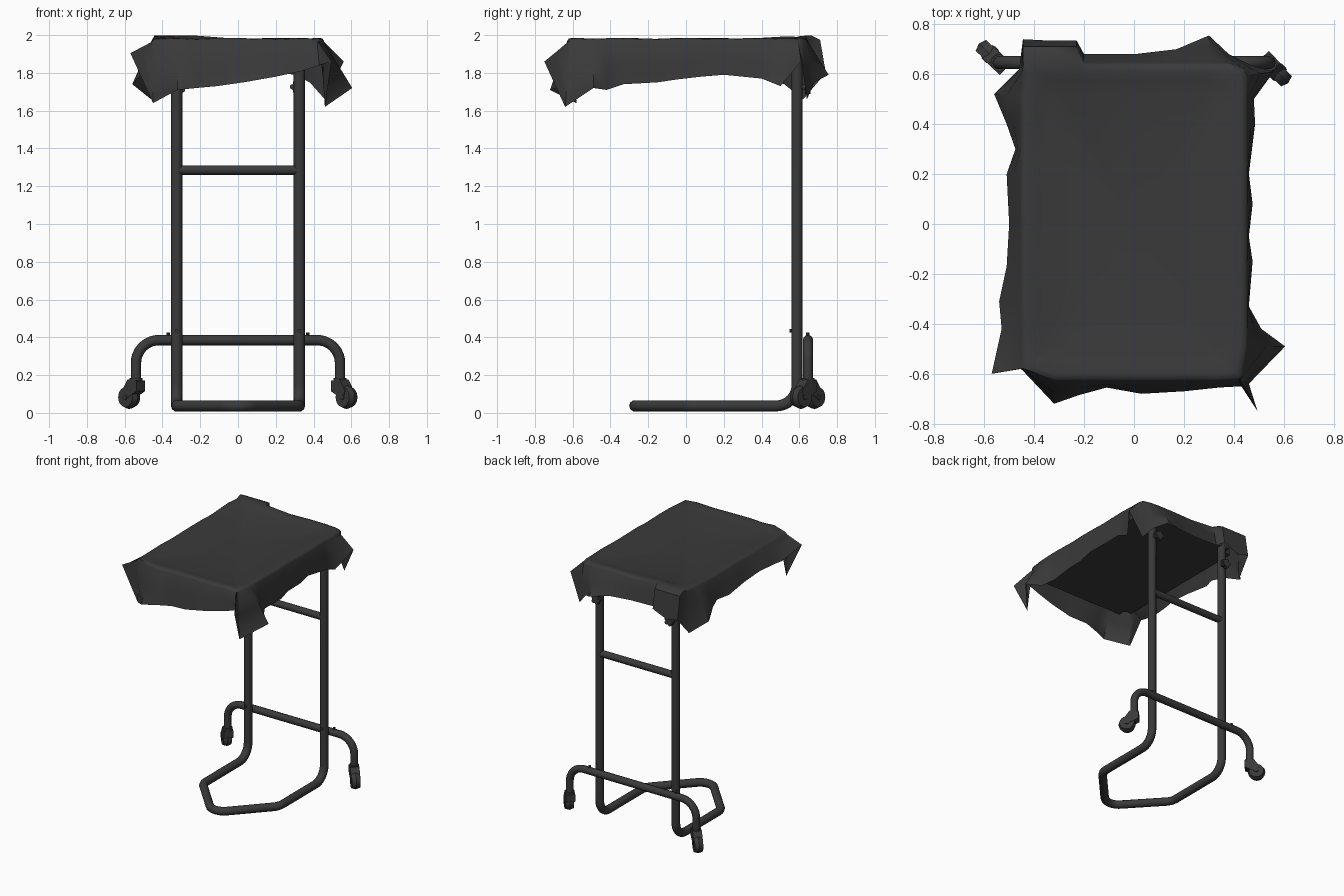
import bpy, bmesh, math
from mathutils import Vector, Matrix

if "Cube" in bpy.data.objects:
    bpy.data.objects.remove(bpy.data.objects["Cube"])

dark = bpy.data.materials.new("dark_grey")
dark.diffuse_color = (.042, .042, .042, 1)
dark.use_nodes = True
dark.node_tree.nodes["Principled BSDF"].inputs["Base Color"].default_value = dark.diffuse_color


def link(name, data):
    data.materials.append(dark)
    ob = bpy.data.objects.new(name, data)
    bpy.context.scene.collection.objects.link(ob)
    return ob


def finish(name, bm, angle=35):
    bmesh.ops.recalc_face_normals(bm, faces=bm.faces)
    me = bpy.data.meshes.new(name)
    bm.to_mesh(me)
    bm.free()
    ob = link(name, me)
    bpy.ops.object.select_all(action='DESELECT')
    bpy.context.view_layer.objects.active = ob
    ob.select_set(True)
    bpy.ops.object.shade_smooth_by_angle(angle=math.radians(angle))
    return ob


def fillet(pts, radii, n=8):
    """Round the inner corners of a polyline."""
    pts = [Vector(p) for p in pts]
    out = [pts[0]]
    for i in range(1, len(pts) - 1):
        p = pts[i]
        a, b = (pts[i-1] - p).normalized(), (pts[i+1] - p).normalized()
        half = a.angle(b) / 2
        r = radii[i-1]
        c = p + (a + b).normalized() * r / math.sin(half)
        s, e = p + a * r / math.tan(half) - c, p + b * r / math.tan(half) - c
        out += [c + s.lerp(e, k / n).normalized() * r for k in range(n + 1)]
    return out + [pts[-1]]


def tube(name, pts, r):
    cu = bpy.data.curves.new(name, 'CURVE')
    cu.dimensions = '3D'
    cu.bevel_depth, cu.bevel_resolution, cu.use_fill_caps = r, 3, True
    sp = cu.splines.new('POLY')
    sp.points.add(len(pts) - 1)
    for q, p in zip(sp.points, pts):
        q.co = (*p, 1)
    sp.use_smooth = True
    return link(name, cu)


def rod(bm, a, b, r, r2=None, seg=20):
    a, b = Vector(a), Vector(b)
    m = Matrix.Translation((a + b) / 2) @ (b - a).to_track_quat('Z', 'Y').to_matrix().to_4x4()
    bmesh.ops.create_cone(bm, cap_ends=True, segments=seg, radius1=r,
                          radius2=r if r2 is None else r2, depth=(b - a).length, matrix=m)


# Main frame: two posts running into a V-shaped foot
PX, PY = 0.325, 0.588
tube("post_and_foot_frame", fillet(
    [(-PX, PY, 1.9), (-PX, PY, .037), (-PX, .035, .037), (0, -.318, .037),
     (PX, .035, .037), (PX, PY, .037), (PX, PY, 1.9)], [.11, .11, .1, .11, .11]), .0305)
tube("upper_crossbar", [Vector((-PX, PY, 1.285)), Vector((PX, PY, 1.285))], .0265)

# Caster axle bar behind the posts
tube("caster_bar", fillet(
    [(-.54, .646, .17), (-.54, .646, .385), (.54, .646, .385), (.54, .646, .17)],
    [.12, .12]), .0275)

# Swivelled casters
for side, d in (("left", (-.72, .69, 0)), ("right", (.69, -.72, 0))):
    d = Vector(d).normalized()
    ax = Vector((-d.y, d.x, 0))
    base = Vector((-.54 if side == "left" else .54, .645, 0))
    hub = base + d * .05 + Vector((0, 0, .083))
    bm = bmesh.new()
    for s in (-1, 1):
        rod(bm, hub, hub + ax * s * .03, .062, .052, 24)
    rod(bm, hub - ax * .036, hub + ax * .036, .014, seg=12)
    finish(side + "_caster_wheel", bm)
    bm = bmesh.new()
    rod(bm, base + Vector((0, 0, .12)), base + Vector((0, 0, .185)), .034)
    # fork: side profile extruded along the axle
    prof = [(-.035, .17), (.03, .178), (.07, .12), (.06, .08), (.035, .08), (-.035, .115)]
    rings = [[bm.verts.new(base + d * u + ax * s * .033 + Vector((0, 0, v))) for u, v in prof]
             for s in (-1, 1)]
    for r in rings:
        bm.faces.new(r)
    for i in range(len(prof)):
        j = (i + 1) % len(prof)
        bm.faces.new((rings[0][i], rings[0][j], rings[1][j], rings[1][i]))
    finish(side + "_caster_fork", bm)

# Bolts and clamp knobs
for side, s in (("left", -1), ("right", 1)):
    bm = bmesh.new()
    rod(bm, (s * PX, PY - .04, .435), (s * PX, PY + .03, .435), .01, seg=10)
    rod(bm, (s * .37, .645, .385), (s * .37, .645, .425), .01, seg=10)
    finish(side + "_bolts", bm)
    bm = bmesh.new()
    rod(bm, (s * PX, PY, 1.725), (s * PX, .645, 1.725), .014, seg=12)
    c = Vector((s * .312, .645, 1.725))
    rod(bm, c - Vector((0, .015, 0)), c + Vector((0, .015, 0)), .027)
    for k in range(5):
        t = k * math.tau / 5 + .6
        o = c + Vector((math.cos(t), 0, math.sin(t))) * .024
        rod(bm, o - Vector((0, .014, 0)), o + Vector((0, .014, 0)), .014, seg=10)
    finish(side + "_clamp_knob", bm)

# Tray under the cloth
bm = bmesh.new()
bmesh.ops.create_cube(bm, size=1, matrix=Matrix.Translation((0, 0, 1.92)) @
                      Matrix.Diagonal((.87, 1.22, .07, 1)))
bmesh.ops.bevel(bm, geom=[e for e in bm.edges if abs(e.verts[0].co.z - e.verts[1].co.z) > .01],
                offset=.06, segments=5, affect='EDGES')
finish("tray", bm)

# Draped cloth: hem points, counter-clockwise from the front left corner
hem = [(-.45, -.58, 1.64), (-.32, -.72, 1.71), (-.22, -.685, 1.72), (-.11, -.655, 1.73),
       (.03, -.68, 1.75), (.2, -.67, 1.78), (.34, -.655, 1.81), (.43, -.65, 1.84),
       (.495, -.75, 1.86), (.46, -.64, 1.62), (.605, -.49, 1.72), (.51, -.42, 1.71),
       (.46, -.33, 1.74), (.475, -.15, 1.75), (.46, -.05, 1.765), (.475, .08, 1.78),
       (.46, .2, 1.79), (.485, .4, 1.77), (.48, .5, 1.73), (.56, .61, 1.86),
       (.46, .64, 1.66), (.38, .68, 1.75), (.3, .755, 1.79), (.17, .7, 1.81),
       (.0, .68, 1.815), (-.2, .68, 1.82), (-.23, .735, 1.83), (-.35, .735, 1.78),
       (-.445, .74, 1.8), (-.46, .62, 1.66), (-.56, .52, 1.74), (-.51, .4, 1.79),
       (-.475, .3, 1.8), (-.51, .2, 1.81), (-.5, 0, 1.83), (-.51, -.17, 1.85),
       (-.54, -.31, 1.86), (-.53, -.42, 1.84), (-.57, -.6, 1.905)]
FLAP = (26, 27, 28)  # cloth bunched up over the back left edge


def clamp_rect(x, y, inset, r=.06):
    """Nearest point on the rounded outline of the table top."""
    hx, hy, cy = .455 - inset, .637 - inset, .008
    v = Vector((x, y - cy))
    core = Vector((max(-hx + r, min(hx - r, v.x)), max(-hy + r, min(hy - r, v.y))))
    p = core + (v - core).normalized() * r
    return p.x, p.y + cy


# rows from the middle of the top outwards: inset, height
top_rows = [(.12, 1.967), (.07, 1.975), (.03, 1.983), (.008, 1.979), (0, 1.966)]
bm = bmesh.new()
rings = []
for i, (inset, h) in enumerate(top_rows):
    ring = []
    for k, (x, y, z) in enumerate(hem):
        px, py = clamp_rect(x, y, inset)
        zz = h + (.003 * math.sin(k * 2.3) if i > 1 else 0)
        if px < -.2 and py > .45 and i > 0:
            zz += .01
        if k in FLAP and i > 2:
            px, py, zz = x, (.665, .71)[i - 3], (1.998, 1.975)[i - 3]
        ring.append(bm.verts.new((px, py, zz)))
    rings.append(ring)
rings.append([bm.verts.new(v.co.lerp(Vector(h), .5)) for v, h in zip(rings[-1], hem)])
rings.append([bm.verts.new(h) for h in hem])
n = len(hem)
for a, b in zip(rings, rings[1:]):
    for i in range(n):
        j = (i + 1) % n
        bm.faces.new((a[i], a[j], b[j], b[i]))
mid = bm.verts.new((0, 0, 1.962))
for i in range(n):
    bm.faces.new((rings[0][i], rings[0][(i + 1) % n], mid))
bmesh.ops.remove_doubles(bm, verts=bm.verts, dist=.0005)
finish("draped_cloth", bm, 50)
